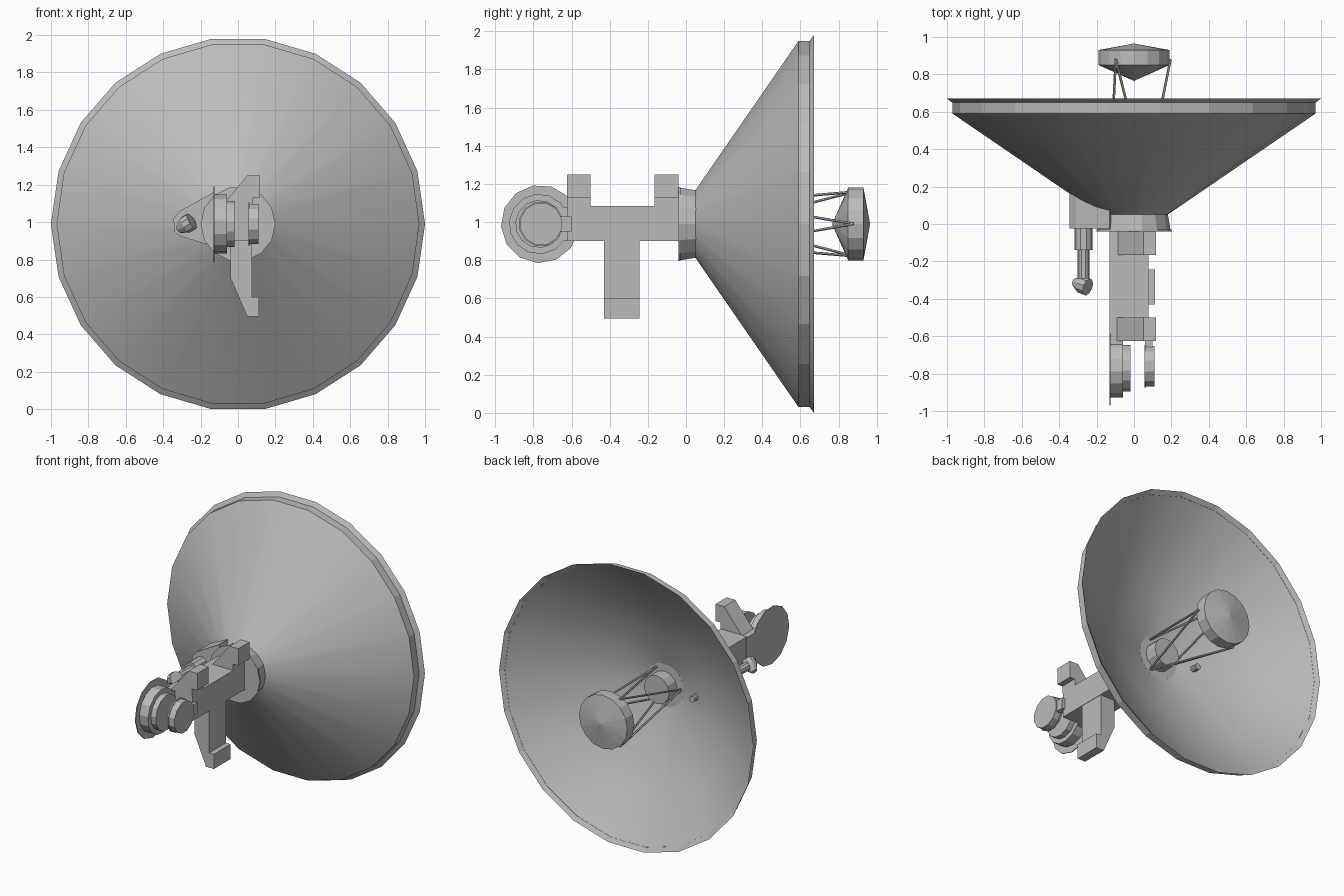
import bpy, bmesh, math
from mathutils import Vector

cube = bpy.data.objects.get("Cube")
if cube:
    bpy.data.objects.remove(cube, do_unlink=True)

grey = bpy.data.materials.new("plain_grey")
grey.use_nodes = True
grey.diffuse_color = (0.5, 0.5, 0.5, 1)
grey.node_tree.nodes["Principled BSDF"].inputs["Base Color"].default_value = (0.5, 0.5, 0.5, 1)
ZC = 0.99  # height of the dish axis


def finish(name, bm, smooth=None):
    bmesh.ops.recalc_face_normals(bm, faces=bm.faces)
    mesh = bpy.data.meshes.new(name)
    bm.to_mesh(mesh)
    bm.free()
    mesh.materials.append(grey)
    ob = bpy.data.objects.new(name, mesh)
    bpy.context.collection.objects.link(ob)
    if smooth:
        bpy.ops.object.select_all(action='DESELECT')
        ob.select_set(True)
        bpy.context.view_layer.objects.active = ob
        bpy.ops.object.shade_smooth_by_angle(angle=math.radians(smooth))
    return ob


def lathe(name, profile, sides, start, end, closed=False, smooth=None):
    """Turn (radius, distance) pairs around the axis from start towards end."""
    start = Vector(start)
    axis = (Vector(end) - start).normalized()
    u = axis.orthogonal().normalized()
    if abs(axis.y) > 0.99:
        u = Vector((1, 0, 0))
    v = axis.cross(u)
    bm = bmesh.new()
    rings = []
    for r, d in profile:
        ring = []
        for i in range(sides):
            a = 2 * math.pi * i / sides
            ring.append(bm.verts.new(start + axis * d + (u * math.cos(a) + v * math.sin(a)) * r))
        rings.append(ring)
    pairs = list(zip(rings, rings[1:]))
    if closed:
        pairs.append((rings[-1], rings[0]))
    else:
        bm.faces.new(rings[0])
        bm.faces.new(rings[-1])
    for a, b in pairs:
        for i in range(sides):
            j = (i + 1) % sides
            bm.faces.new((a[i], a[j], b[j], b[i]))
    bmesh.ops.remove_doubles(bm, verts=bm.verts, dist=0.0005)
    return finish(name, bm, smooth)


def rod(name, a, b, r, sides=8):
    length = (Vector(b) - Vector(a)).length
    return lathe(name, [(r, 0), (r, length)], sides, a, b)


def slab(name, outline, y0, y1):
    """Extrude an x-z outline along y."""
    bm = bmesh.new()
    face = bm.faces.new([bm.verts.new((x, y0, z)) for x, z in outline])
    out = bmesh.ops.extrude_face_region(bm, geom=[face])
    moved = [g for g in out["geom"] if isinstance(g, bmesh.types.BMVert)]
    bmesh.ops.translate(bm, verts=moved, vec=(0, y1 - y0, 0))
    return finish(name, bm)


def box(name, x0, x1, y0, y1, z0, z1):
    return slab(name, [(x0, z0), (x1, z0), (x1, z1), (x0, z1)], y0, y1)


def polar(angle, r, y):
    a = math.radians(angle)
    return (r * math.cos(a), y, ZC + r * math.sin(a))


AX0, AX1 = (0, 0, ZC), (0, 1, ZC)

# Reflector shell: conical back, rim band and curved bowl
dish = lathe("dish", [(0.18, 0.05), (0.97, 0.59), (0.97, 0.65), (1.0, 0.67),
                      (0.7, 0.455), (0.4, 0.31), (0.15, 0.24)],
             22, AX0, AX1, closed=True, smooth=14)
for p in dish.data.polygons:
    c = p.center
    if math.hypot(c.x, c.z - ZC) > 0.75 and p.normal.y > 0:
        p.use_smooth = False

# Hub behind the dish and feed tube in the bowl
lathe("hub", [(0.2, -0.04), (0.2, -0.03), (0.195, -0.03), (0.18, 0.06)], 14, AX0, AX1)
lathe("bowl_floor", [(0.17, 0.1), (0.152, 0.241)], 22, AX0, AX1)
lathe("feed_tube", [(0.1, 0.2), (0.1, 0.33)], 12, AX0, AX1)

# Secondary reflector on a six-rod truss
lathe("secondary_reflector", [(0, 0.765), (0.19, 0.85), (0.19, 0.93), (0, 0.965)],
      16, AX0, AX1)
for top in (0, 120, 240):
    for turn in (-60, 60):
        rod("truss_rod", polar(top + turn, 0.13, 0.23), polar(top, 0.195, 0.88), 0.007, 6)

# Mounting beam with two upper fins and a lower leg
box("beam", -0.13, 0.078, -0.5, -0.03, 0.9, 1.085)
slab("beam_end", [(-0.08, 0.9), (0.078, 0.9), (0.078, 1.085), (-0.08, 1.085)], -0.62, -0.5)
for y in (-0.625, -0.165):
    slab("upper_fin", [(-0.09, 1.08), (0.078, 1.08), (0.078, 1.13), (0.118, 1.13),
                       (0.118, 1.25), (0.05, 1.25)], y, y + 0.125)
slab("lower_leg", [(-0.04, 0.91), (-0.04, 0.7), (0.05, 0.495), (0.112, 0.495),
                   (0.112, 0.6), (0.075, 0.6), (0.075, 0.91)], -0.43, -0.243)

# Tilt bearing: stepped discs on the right, a single disc on the left
lathe("bearing_plate", [(0.205, 0), (0.205, 0.006)], 13, (-0.132, -0.765, ZC), (0, -0.765, ZC))
lathe("bearing_discs", [(0.158, 0), (0.158, 0.072), (0.125, 0.072), (0.125, 0.11)],
      14, (-0.13, -0.77, ZC), (0, -0.77, ZC))
lathe("left_disc", [(0.118, 0), (0.118, 0.01), (0.112, 0.01), (0.112, 0.055)],
      12, (0.055, -0.76, ZC), (1, -0.76, ZC))
box("plate_neck", -0.132, -0.06, -0.66, -0.49, 0.9, 1.08)
box("left_disc_neck", 0.06, 0.1, -0.7, -0.6, 0.95, 1.03)

# Side bracket carrying a stepped pole that pierces the dish
slab("side_bracket", [(-0.34, 0.95), (-0.345, 1.02), (-0.31, 1.06), (-0.13, 1.16),
                      (-0.1, 1.0), (-0.13, 0.87), (-0.31, 0.925)], -0.025, 0.16)
lathe("side_pole", [(0.048, -0.14), (0.048, 0.1), (0.022, 0.1), (0.022, 0.32)],
      10, (-0.27, 0, ZC), (-0.27, 1, ZC))
rod("pole_shaft", (-0.27, -0.3, ZC), (-0.27, -0.1, ZC), 0.031, 10)
lathe("pole_tip", [(0.02, 0), (0.048, 0.05), (0.048, 0.09)], 10,
      (-0.32, -0.31, ZC - 0.03), (-0.24, -0.34, ZC + 0.02))
